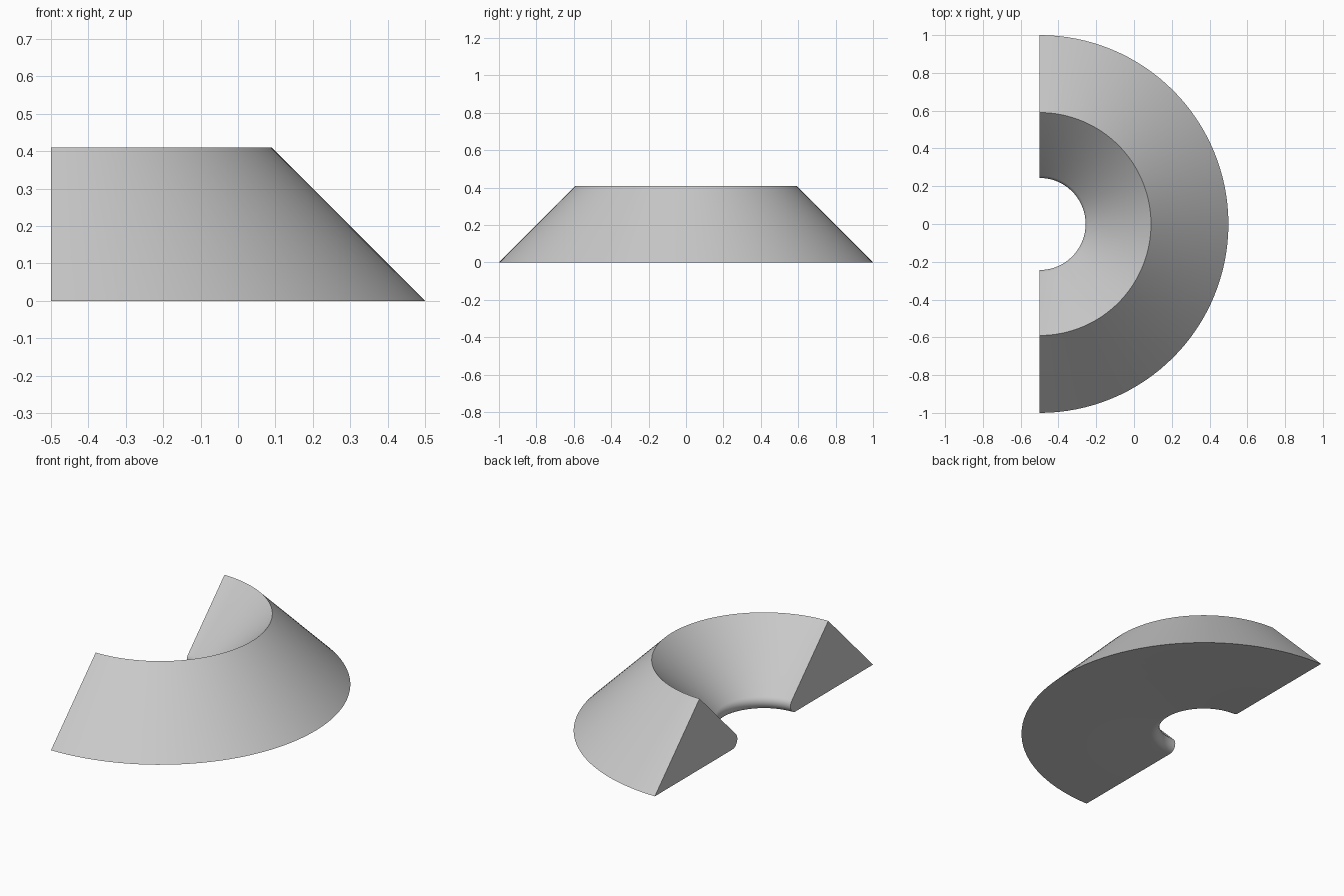
import bpy, bmesh
from math import sin, cos, tan, pi, radians

cube = bpy.data.objects.get("Cube")
if cube:
    bpy.data.objects.remove(cube, do_unlink=True)

# Plain grey material
grey = bpy.data.materials.new("light_grey")
grey.use_nodes = True
colour = (0.59, 0.59, 0.59, 1)
grey.diffuse_color = colour
grey.node_tree.nodes["Principled BSDF"].inputs["Base Color"].default_value = colour

# Triangular cross-section (radius, height) with a rounded inner toe
SEGMENTS, FILLET_STEPS = 64, 10
toe, fillet = 0.18, 0.045
centre_r = toe + fillet / tan(pi / 8)
profile = [(1.0, 0.0), (0.59, 0.41)]
for i in range(FILLET_STEPS + 1):
    a = radians(135 + 135 * i / FILLET_STEPS)
    profile.append((centre_r + fillet * cos(a), fillet + fillet * sin(a)))

# Sweep the section through half a turn about the middle of the flat side
bm = bmesh.new()
rings = []
for s in range(SEGMENTS + 1):
    t = -pi / 2 + pi * s / SEGMENTS
    rings.append([bm.verts.new((r * cos(t) - 0.5, r * sin(t), z)) for r, z in profile])
count = len(profile)
for a, b in zip(rings, rings[1:]):
    for i in range(count):
        j = (i + 1) % count
        bm.faces.new((a[i], b[i], b[j], a[j]))

# Flat cut ends
bm.faces.new(rings[0])
bm.faces.new(rings[-1])
bmesh.ops.recalc_face_normals(bm, faces=bm.faces[:])

mesh = bpy.data.meshes.new("half_ring_wedge")
bm.to_mesh(mesh)
bm.free()
mesh.materials.append(grey)
wedge = bpy.data.objects.new("half_ring_wedge", mesh)
bpy.context.collection.objects.link(wedge)

# Smooth curved walls, sharp rims
bpy.ops.object.select_all(action="DESELECT")
wedge.select_set(True)
bpy.context.view_layer.objects.active = wedge
bpy.ops.object.shade_smooth_by_angle(angle=radians(30))
